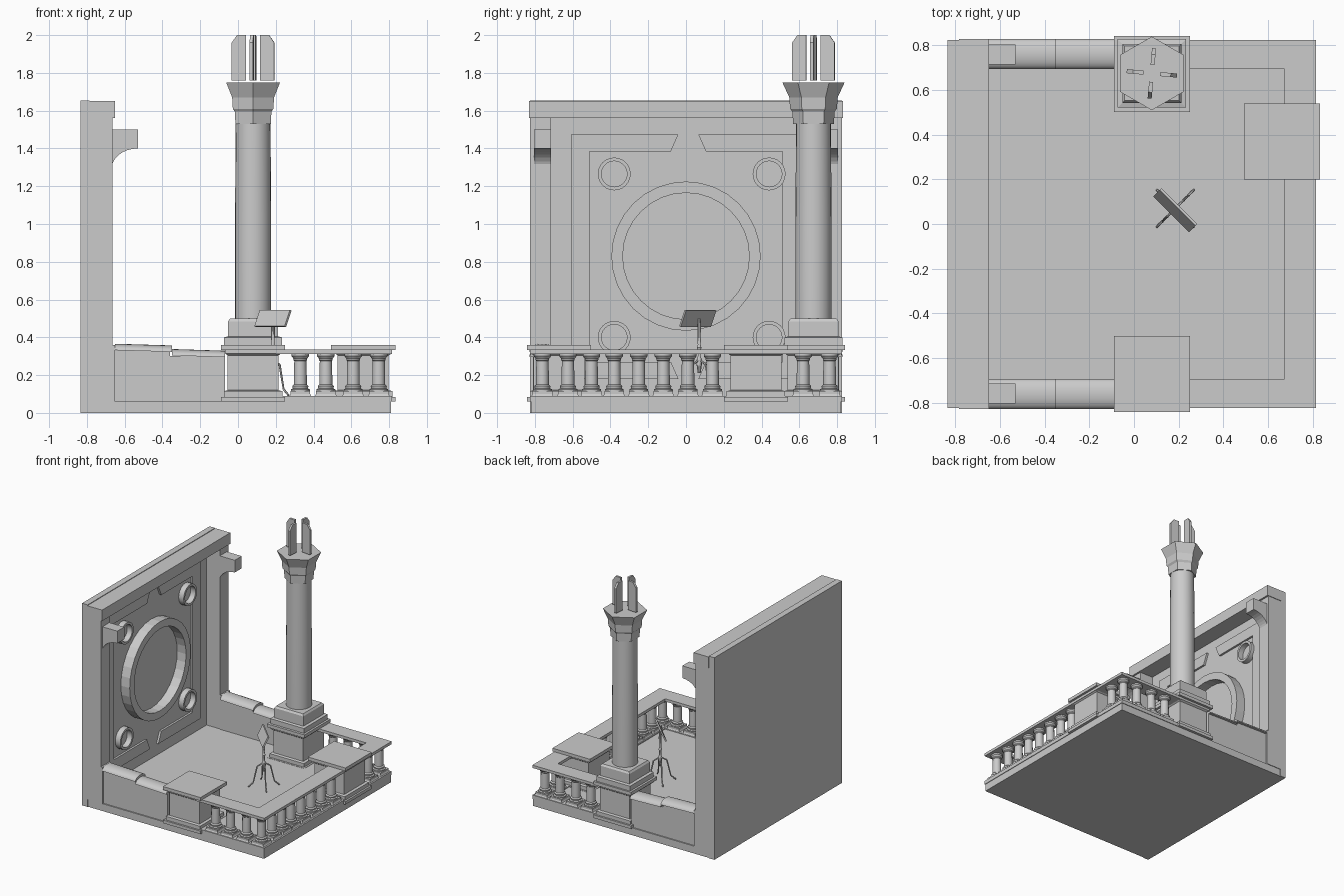
import bpy, bmesh, math
from mathutils import Vector, Matrix

if "Cube" in bpy.data.objects:
    bpy.data.objects.remove(bpy.data.objects["Cube"])

def finish(name, bm, smooth=False):
    bmesh.ops.recalc_face_normals(bm, faces=bm.faces)
    me = bpy.data.meshes.new(name)
    bm.to_mesh(me)
    bm.free()
    ob = bpy.data.objects.new(name, me)
    bpy.context.collection.objects.link(ob)
    if smooth:
        bpy.context.view_layer.objects.active = ob
        ob.select_set(True)
        bpy.ops.object.shade_smooth_by_angle(angle=math.radians(35))
        ob.select_set(False)
    return ob

def box(name, x, y, z):
    bm = bmesh.new()
    bmesh.ops.create_cube(bm, size=1)
    for v in bm.verts:
        v.co = [a[0] + (c + .5) * (a[1] - a[0]) for a, c in zip((x, y, z), v.co)]
    return finish(name, bm)

def lathe(name, profile, loc, n=24, turn=0.0, smooth=True, square=False, mat=None, closed=False):
    """Revolve (radius, z) points; square=True treats radius as half width of a square."""
    bm = bmesh.new()
    if square:
        n, turn, smooth = 4, math.pi / 4, False
    k = math.sqrt(2) if square else 1
    rings = [[bm.verts.new((r * k * math.cos(turn + i * math.tau / n),
                            r * k * math.sin(turn + i * math.tau / n), z)) for i in range(n)]
             for r, z in profile]
    pairs = list(zip(rings, rings[1:])) + ([(rings[-1], rings[0])] if closed else [])
    for a, b in pairs:
        for i in range(n):
            j = (i + 1) % n
            bm.faces.new((a[i], a[j], b[j], b[i]))
    if not closed:
        bm.faces.new(rings[0])
        bm.faces.new(rings[-1])
    if mat:
        bm.transform(mat)
    bm.transform(Matrix.Translation(loc))
    return finish(name, bm, smooth)

def prism(name, pts, vec, smooth=False, mat=None):
    """Extrude a closed polygon of 3D points along vec."""
    bm = bmesh.new()
    a = [bm.verts.new(p) for p in pts]
    b = [bm.verts.new(Vector(p) + Vector(vec)) for p in pts]
    bm.faces.new(a)
    bm.faces.new(b)
    for i in range(len(a)):
        j = (i + 1) % len(a)
        bm.faces.new((a[i], a[j], b[j], b[i]))
    if mat:
        bm.transform(mat)
    return finish(name, bm, smooth)

def rod(name, a, b, r1, r2, n=8):
    a, b = Vector(a), Vector(b)
    d = b - a
    m = d.to_track_quat('Z', 'Y').to_matrix().to_4x4()
    return lathe(name, [(r1, 0), (r2, d.length)], a, n, mat=m)

# Floor and tall back slab
box("base_slab", (-.83, .81), (-.82, .82), (0, .06))
box("floor", (-.79, .80), (-.81, .81), (.06, .083))
box("wall_slab", (-.835, -.785), (-.825, .825), (0, 1.655))
box("wall_cornice", (-.785, -.65), (-.83, .83), (1.56, 1.65))

# Wall side pillars, brackets, low side walls with sloping cap tiles
for s, side in ((-1, "front"), (1, "rear")):
    ys = sorted((s * .715, s * .825))
    box(side + "_wall_pillar", (-.785, -.665), ys, (.36, 1.56))
    box(side + "_pillar_foot", (-.785, -.65), ys, (.06, .36))
    arc = [(-.53 - .14 * math.sin(t * math.pi / 16), 1.29 + .11 * math.cos(t * math.pi / 16)) for t in range(9)]
    prism(side + "_bracket", [(x, s * .715, z) for x, z in [(-.67, 1.5), (-.53, 1.5)] + arc],
          (0, s * .09, 0))
    yw = sorted((s * .71, s * .81))
    box(side + "_low_wall", (-.66, -.07), yw, (.06, .30))
    box(side + "_low_wall_step", (-.66, -.36), yw, (.30, .33))
    for i, (x0, x1, z) in enumerate(((-.65, -.35, .332), (-.35, -.07, .304))):
        sec = [(x0, s * .762 + .067 * math.cos(t * math.pi / 10), z + .034 * math.sin(t * math.pi / 10))
               for t in range(11)]
        prism(f"{side}_cap_tile_{i}", sec, (x1 - x0, 0, -.009), True)

# Wall relief: two C-shaped bars, large ring, four small rings
for s in (-1, 1):
    c = [(.04, 1.475), (.61, 1.475), (.61, .18), (.04, .18), (.08, .27), (.51, .27), (.51, 1.385), (.08, 1.385)]
    dy = .025 if s > 0 else 0
    prism("wall_relief_bar", [(-.79, s * y + (dy if y < .5 else 0), z) for y, z in c], (.022, 0, 0))
to_x = Matrix.Rotation(math.pi / 2, 4, 'Y')
lathe("large_wall_ring", [(.335, 0), (.395, 0), (.395, .085), (.335, .085)], (-.79, 0, .83),
      32, smooth=False, mat=to_x, closed=True)
for y in (-.38, .44):
    for z in (.40, 1.265):
        lathe("small_wall_ring", [(.068, 0), (.087, 0), (.087, .06), (.068, .06)], (-.80, y, z),
              24, mat=to_x, closed=True)

# Three pedestals
ped = [(.17, .06), (.17, .085), (.155, .085), (.155, .115), (.135, .12), (.135, .305), (.15, .315),
       (.15, .333), (.17, .333), (.17, .36)]
for name, x, y in (("front_pedestal", .08, -.672), ("column_pedestal", .08, .672), ("right_pedestal", .663, .37)):
    lathe(name, ped, (x, y, 0), square=True)

# Column: plinth, shaft, six-sided capital, crown of fins
C = (.08, .675, 0)
lathe("column_plinth", [(.153, .36), (.153, .40), (.132, .405), (.132, .485), (.122, .50)], C, square=True)
lathe("column_shaft", [(.096, .50), (.096, 1.0), (.092, 1.54)], C, 24)
lathe("column_capital", [(.108, 1.53), (.112, 1.595), (.124, 1.61), (.128, 1.67), (.165, 1.75)],
      C, 6, math.pi / 6, False)
for i in range(4):
    m = Matrix.Translation(C) @ Matrix.Rotation(math.radians(-5 + 90 * i), 4, 'Z')
    prism("crown_fin", [(.038, -.009, 1.76), (.113, -.009, 1.76), (.113, -.009, 1.96),
                        (.085, -.009, 2.0), (.038, -.009, 2.0)], (0, .018, 0), mat=m)

# Balustrade: kerbs, top rails, turned balusters
for name, z0, z1, o in (("kerb", .06, .09, .005), ("handrail", .312, .335, 0)):
    for s in (-1, 1):
        box(name + "_short", (.20, .815), sorted((s * (.695 + o), s * .825)), (z0, z1))
    box(name + "_long", (.675 + o, .815), (-.70, .70), (z0, z1))
turned = [(.050, .115), (.050, .125), (.040, .13), (.043, .142), (.034, .15), (.034, .20), (.032, .275),
          (.036, .28), (.036, .287), (.046, .30), (.046, .314)]
spots = [(x, s * .76) for s in (-1, 1) for x in (.33, .465, .61, .745)]
spots += [(.745, y) for y in (-.625, -.50, -.38, -.25, -.12, .01, .14, .62)]
for x, y in spots:
    lathe("baluster", turned, (x, y, 0), 12)
    lathe("baluster_plinth", [(.06, .085), (.052, .10), (.052, .116)], (x, y, 0), square=True)

# Reading stand: four bent legs, post, tilted board
P = Vector((.185, .07, 0))
for i in range(4):
    d = Vector((math.cos(math.pi / 4 + i * math.pi / 2), math.sin(math.pi / 4 + i * math.pi / 2), 0))
    pts = [P + d * r + Vector((0, 0, z)) for r, z in ((.005, .28), (.05, .255), (.08, .125), (.118, .092))]
    for a, b in zip(pts, pts[1:]):
        rod("stand_leg", a, b, .006, .005, 6)
lathe("stand_post", [(.008, .21), (.014, .25), (.015, .28), (.008, .30), (.008, .33), (.013, .345),
                     (.008, .36), (.011, .44), (.008, .50)], P, 10)
u = Vector((1, -1, 0)).normalized()
v = Vector((.03, .03, .09)).normalized()
w = u.cross(v)
O = Vector((.185, .062, .50))
prism("stand_board", [O + u * a * .113 + v * b * .048 - w * .006 for a, b in ((-1, -1), (1, -1), (1, 1), (-1, 1))],
      w * .012)
